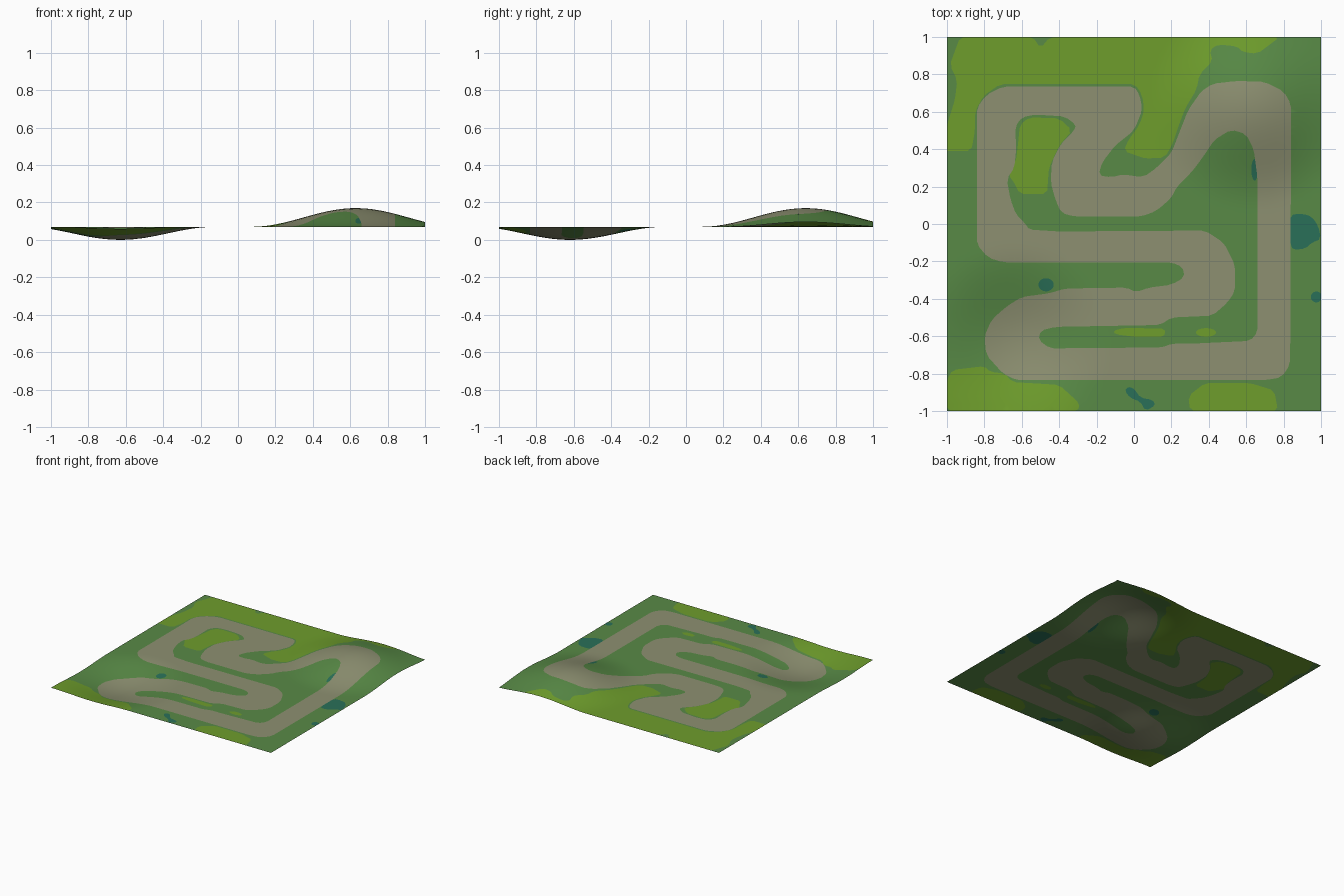
import bpy, math
from mathutils import Vector
from mathutils.geometry import delaunay_2d_cdt


def material(name, r, g, b):
    lin = [(c / 255 / 12.92) if c < 11 else ((c / 255 + 0.055) / 1.055) ** 2.4 for c in (r, g, b)]
    m = bpy.data.materials.new(name)
    m.diffuse_color = (*lin, 1)
    return m


def bump(x, y, cx, cy, radius):
    d = math.hypot(x - cx, y - cy) / radius
    return math.cos(d * math.pi / 2) ** 2 if d < 1 else 0.0


def height(x, y):
    # flat field with one hill and one hollow
    return 0.07 + 0.1 * bump(x, y, 0.63, 0.64, 0.56) - 0.07 * bump(x, y, -0.63, -0.62, 0.51)


def rounded(pts):
    # corner-cut a closed outline, leaving a small radius, kept inside the square
    out = []
    for i, p in enumerate(pts):
        a, b = Vector(pts[i - 1]), Vector(pts[(i + 1) % len(pts)])
        p = Vector(p)
        for q in (a, b):
            d = q - p
            out.append(p + d * min(0.25, 0.02 / max(d.length, 1e-6)))
    return [Vector((max(-1, min(1, p.x)), max(-1, min(1, p.y)))) for p in out]


def ellipse(cx, cy, rx, ry, n=12):
    return [(cx + rx * math.cos(2 * math.pi * i / n), cy + ry * math.sin(2 * math.pi * i / n)) for i in range(n)]


def inside(x, y, loop):
    hit = False
    for i, p in enumerate(loop):
        q = loop[i - 1]
        if (p.y > y) != (q.y > y) and x < (q.x - p.x) * (y - p.y) / (q.y - p.y) + p.x:
            hit = not hit
    return hit


# Road: outer and inner edge of one closed track
road_outer = [(-.84, .62), (-.79, .69), (-.70, .735), (0, .735), (.03, .69), (.045, .61), (0, .5), (-.1, .42),
              (-.17, .33), (-.19, .26), (-.12, .25), (-.06, .265), (.05, .25), (.12, .3), (.2, .38), (.235, .47),
              (.29, .61), (.36, .71), (.42, .75), (.55, .765), (.70, .76), (.80, .71), (.84, .64), (.835, -.75),
              (.79, -.82), (.7, -.835), (-.63, -.835), (-.7, -.80), (-.79, -.7), (-.80, -.6), (-.76, -.51),
              (-.68, -.44), (-.6, -.39), (-.45, -.37), (-.37, -.345), (-.04, -.34), (.01, -.365), (.08, -.34),
              (.2, -.325), (.27, -.285), (.26, -.23), (.2, -.205), (-.7, -.205), (-.78, -.18), (-.84, -.11)]
road_inner = [(-.635, .52), (-.60, .57), (-.53, .585), (-.37, .575), (-.31, .53), (-.32, .5), (-.39, .43), (-.44, .33),
              (-.445, .22), (-.42, .13), (-.39, .06), (-.32, .04), (.04, .04), (.12, .07), (.2, .14), (.23, .2),
              (.31, .28), (.37, .36), (.43, .45), (.52, .505), (.6, .48), (.64, .4), (.66, .25), (.66, -.58),
              (.62, -.625), (.3, -.64), (.2, -.64), (.15, -.66), (-.45, -.665), (-.51, -.62), (-.5, -.57),
              (-.42, -.55), (.14, -.54), (.2, -.5), (.42, -.49), (.5, -.42), (.54, -.36), (.54, -.22), (.48, -.1),
              (.38, -.035), (-.4, -.04), (-.56, -.03), (-.58, 0), (-.63, .05), (-.66, .13), (-.68, .24),
              (-.64, .3), (-.63, .4)]

# Meadow patches
meadows = [
    [(-1.05, .39), (-.87, .39), (-.85, .5), (-.85, .6), (-.805, .685), (-.715, .748), (.005, .748), (.043, .69),
     (.055, .61), (.03, .53), (-.03, .45), (-.055, .39), (.03, .36), (.06, .35), (.165, .355), (.205, .425), (.24, .53),
     (.275, .62), (.335, .72), (.35, .8), (.42, .87), (.405, .93), (.45, .96), (.55, .95), (.58, .92),
     (.66, .91), (.72, .955), (.78, 1), (-.45, 1), (-.5, .94), (-.54, 1), (-.93, 1), (-.985, .85),
     (-.945, .77), (-.957, .665), (-1, .53)],
    [(-.61, .53), (-.56, .57), (-.4, .565), (-.33, .5), (-.40, .42), (-.455, .3), (-.465, .16), (-.61, .16),
     (-.64, .22), (-.67, .26), (-.63, .34), (-.62, .43)],
    [(-1, -.83), (-.97, -.78), (-.8, -.76), (-.77, -.79), (-.69, -.8), (-.65, -.845), (-.4, -.86), (-.29, -.96),
     (-.3, -1), (-1, -1)],
    [(.3, -1), (.29, -.92), (.38, -.85), (.62, -.85), (.75, -.89), (.77, -1)],
    [(-.11, -.57), (-.05, -.555), (.17, -.56), (.16, -.605), (.02, -.605), (-.1, -.59)],
    ellipse(.385, -.58, .055, .024)]

# Ponds
ponds = [
    [(.835, .05), (.9, .055), (.95, .04), (.985, -.01), (1, -.08), (.95, -.1), (.92, -.13), (.85, -.14), (.835, -.1)],
    [(-.05, -.89), (-.03, -.87), (.0, -.88), (.035, -.93), (.1, -.94), (.115, -.97), (.06, -1), (.035, -.95),
     (-.02, -.93)],
    ellipse(.975, -.39, .03, .03), ellipse(-.47, -.325, .042, .036), ellipse(.645, .29, .018, .06)]

outer, inner = rounded(road_outer), rounded(road_inner)
meadow_loops = [rounded(m) for m in meadows]
pond_loops = [rounded(p) for p in ponds]

# Ground points: regular grid plus finely divided outlines, joined so colours follow clean edges
N, pts, edges = 50, [], []
for j in range(N + 1):
    for i in range(N + 1):
        pts.append(Vector((-1 + 2 * i / N, -1 + 2 * j / N)))
for loop in [outer, inner] + meadow_loops + pond_loops:
    start = len(pts)
    for i, p in enumerate(loop):
        q = loop[(i + 1) % len(loop)]
        steps = max(1, math.ceil((q - p).length / 0.03))
        pts += [p.lerp(q, s / steps) for s in range(steps)]
    n = len(pts) - start
    edges += [(start + k, start + (k + 1) % n) for k in range(n)]
verts, _, faces, *_ = delaunay_2d_cdt(pts, edges, [], 0, 1e-4)

mesh = bpy.data.meshes.new("terrain")
mesh.from_pydata([(v.x, v.y, height(v.x, v.y)) for v in verts], [], faces)
for m in (material("grass", 88, 138, 70), material("road", 141, 144, 113),
          material("meadow", 110, 157, 44), material("pond", 42, 112, 88)):
    mesh.materials.append(m)

# Colour by region
for f in mesh.polygons:
    x, y = f.center.x, f.center.y
    if inside(x, y, outer) and not inside(x, y, inner):
        f.material_index = 1
    elif any(inside(x, y, l) for l in pond_loops):
        f.material_index = 3
    elif any(inside(x, y, l) for l in meadow_loops):
        f.material_index = 2
    f.use_smooth = True
mesh.update()
terrain = bpy.data.objects.new("terrain", mesh)
bpy.context.collection.objects.link(terrain)
